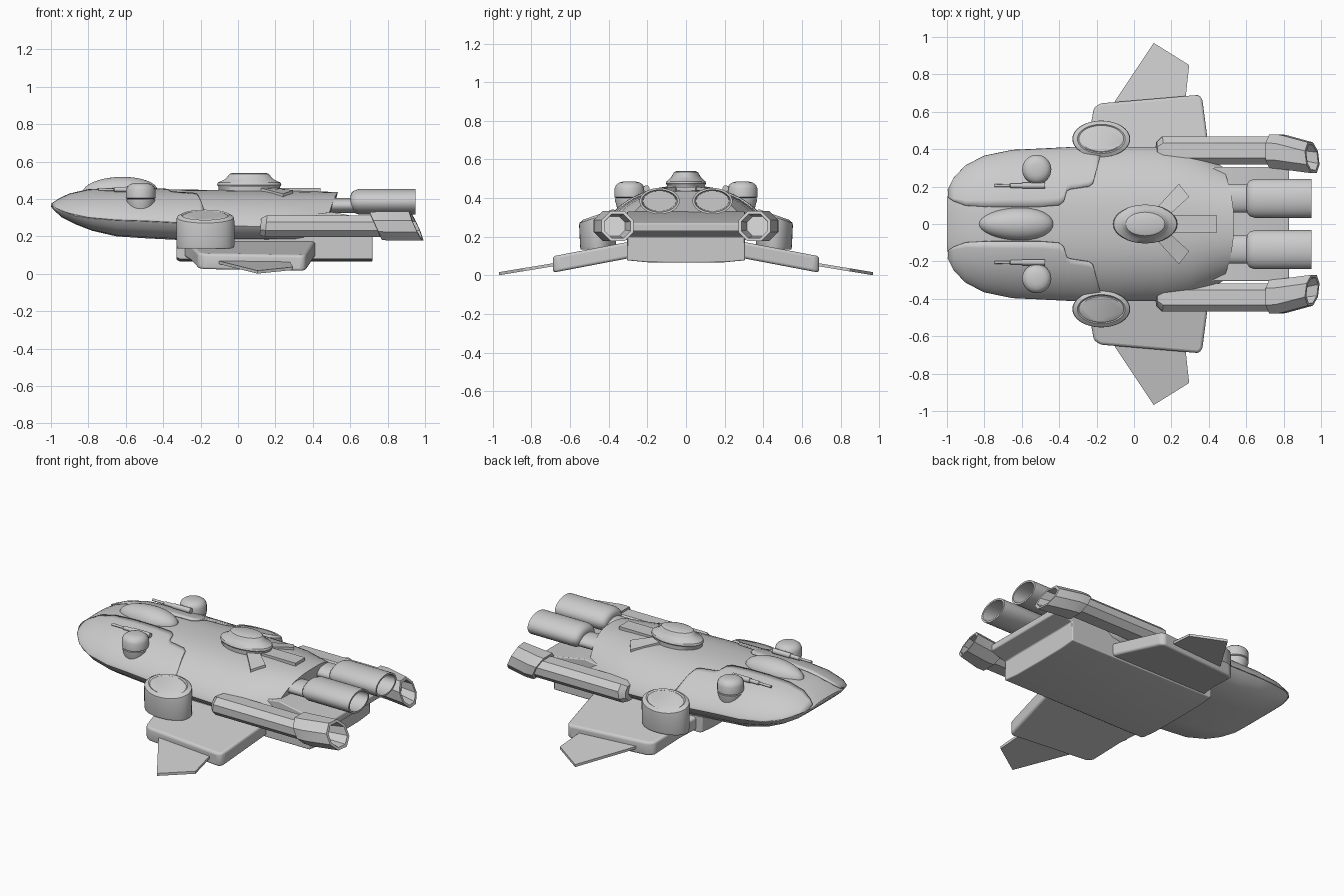
import bpy, bmesh, math
from math import sin, cos, pi

if "Cube" in bpy.data.objects:
    bpy.data.objects.remove(bpy.data.objects["Cube"])


def finish(name, bm, mirror=False, bevel=0, angle=35):
    bmesh.ops.recalc_face_normals(bm, faces=bm.faces)
    me = bpy.data.meshes.new(name)
    bm.to_mesh(me)
    bm.free()
    ob = bpy.data.objects.new(name, me)
    bpy.context.collection.objects.link(ob)
    me.shade_smooth()
    me.set_sharp_from_angle(angle=math.radians(angle))
    if bevel:
        b = ob.modifiers.new("bevel", 'BEVEL')
        b.width, b.segments = bevel, 3
    if mirror:
        m = ob.modifiers.new("mirror", 'MIRROR')
        m.use_axis = (False, True, False)
        m.use_mirror_merge = False
    return ob


def loft(name, rings, **kw):
    """Skin closed rings of equal size and cap both ends."""
    bm = bmesh.new()
    vs = [[bm.verts.new(p) for p in r] for r in rings]
    n = len(rings[0])
    for a, b in zip(vs, vs[1:]):
        for i in range(n):
            j = (i + 1) % n
            bm.faces.new((a[i], a[j], b[j], b[i]))
    bm.faces.new(vs[0])
    bm.faces.new(vs[-1])
    return finish(name, bm, **kw)


def ring_z(cx, cy, z, rx, ry, n=32, slope=0):
    return [(cx + rx * cos(2 * pi * i / n), cy + ry * sin(2 * pi * i / n),
             z - slope * ry * sin(2 * pi * i / n)) for i in range(n)]


def ring_x(x, cy, cz, ry, rz, n=32):
    return [(x, cy + ry * cos(2 * pi * i / n), cz + rz * sin(2 * pi * i / n)) for i in range(n)]


def octa(x, cy, cz, w, h, shear=0, yaw=0):
    """Rectangle with cut corners across x."""
    c = 0.3 * min(w, h)
    a, b = w / 2, h / 2
    pts = [(a, b - c), (a - c, b), (c - a, b), (-a, b - c),
           (-a, c - b), (c - a, -b), (a - c, -b), (a, c - b)]
    return [(x - shear * z - yaw * y, cy + y, cz + z) for y, z in pts]


def slab(name, outline, zf, t, **kw):
    """Flat plate following height function zf."""
    return loft(name, [[(x, y, zf(x, y) + s * t / 2) for x, y in outline] for s in (-1, 1)], **kw)


# Hull stations: x, half width, top, seam, bottom
ST = [(-1, .13, .375, .365, .36), (-.985, .2, .385, .355, .34), (-.94, .27, .41, .335, .3),
      (-.87, .33, .436, .31, .265), (-.78, .365, .45, .295, .23), (-.65, .388, .455, .285, .2),
      (-.5, .395, .453, .28, .19), (-.3, .405, .45, .27, .18), (-.1, .413, .448, .26, .18),
      (.15, .41, .445, .25, .18), (.3, .39, .443, .25, .18), (.42, .34, .44, .25, .18),
      (.51, .305, .437, .26, .22)]


def station(x):
    for a, b in zip(ST, ST[1:]):
        if x <= b[0]:
            f = (x - a[0]) / (b[0] - a[0])
            return [p + (q - p) * f for p, q in zip(a, b)][1:]
    return ST[-1][1:]


def hull_z(x, y):
    w, zt, ze, _ = station(x)
    return ze + (zt - ze) * max(0, 1 - min(1, abs(y) / w) ** 2.5) ** .77


# Main hull
rings = []
for x, w, zt, ze, zb in ST:
    r = []
    for i in range(25):
        y = w * cos(pi * i / 24)
        z = hull_z(x, y)
        dx = 0
        if x > .5:
            dx = .025 - .06 * (y / w) ** 2
        r.append((x + dx, y, z))
    r += [(x - (.03 if x > .5 else 0), s * w, ze + (zb - ze) * k)
          for s, k in ((-.95, .4), (-.78, .93), (-.4, 1), (.4, 1), (.78, .93), (.95, .4))]
    rings.append(r)
loft("main_hull", rings, angle=40)

# Raised armour plates on the nose
EDGE = [(-.99, .14), (-.96, .12), (-.9, .098), (-.8, .092), (-.65, .092), (-.5, .092), (-.4, .1),
        (-.375, .12), (-.36, .175), (-.34, .185), (-.24, .2), (-.22, .215), (-.205, .27), (-.18, .37)]
bm = bmesh.new()
rows = []
for x, y0 in EDGE:
    w = station(x)[0]
    ys = [y0 + (w - y0) * sin(pi / 2 * i / 12) for i in range(13)]
    rows.append([bm.verts.new((x, y, hull_z(x, y))) for y in ys])
for a, b in zip(rows, rows[1:]):
    for i in range(12):
        bm.faces.new((a[i], b[i], b[i + 1], a[i + 1]))
plate = finish("nose_plate", bm, mirror=True)
if plate.data.polygons[50].normal.z < 0:
    plate.data.flip_normals()
s = plate.modifiers.new("thick", 'SOLIDIFY')
s.thickness, s.offset = .009, 1
plate.modifiers.move(1, 0)

# Lower keel body with stepped stern
prof = [(-.33, .075), (-.31, .066), (.72, .066), (.72, .2), (.83, .23), (.83, .27), (.5, .33), (-.33, .22)]
loft("keel_body", [[(x, y, z + dz * (z < .1)) for x, z in prof]
                   for y, dz in ((-.305, .012), (-.2, .002), (0, 0), (.2, .002), (.305, .012))], bevel=.006)

# Canopy
bm = bmesh.new()
bmesh.ops.create_uvsphere(bm, u_segments=32, v_segments=16, radius=1)
for v in bm.verts:
    v.co = (v.co.x * .2 - .63, v.co.y * .088 * (1 + .1 * v.co.x), .44 + v.co.z * .078 + .005 * v.co.x)
finish("canopy", bm)

# Sensor dome and its three fins
loft("sensor_dome", [ring_z(.06, 0, z, a, b) for z, a, b in (
    (.42, .16, .095), (.465, .165, .097), (.475, .172, .104), (.487, .168, .1),
    (.505, .13, .08), (.515, .12, .073), (.534, .105, .063), (.54, .085, .05))], angle=30)
slab("dome_fin_rear", [(.18, -.048), (.44, -.048), (.44, .048), (.18, .048)], lambda x, y: .447, .022)
slab("dome_fin_side", [(.12, .085), (.24, .215), (.295, .145), (.19, .05)],
     lambda x, y: hull_z(x, y) + .004, .024, mirror=True)

# Side pods with slanted lids
loft("side_pod", [ring_z(-.175, .455, z, a, b, slope=k) for z, a, b, k in (
    (.135, .15, .09, 0), (.15, .155, .093, .02), (.285, .155, .098, .3), (.302, .152, .097, .32),
    (.315, .128, .078, .35), (.309, .12, .072, .35), (.313, .112, .067, .35))], mirror=True, angle=28)

# Turrets with twin-section barrels
TX, TY = -.52, .292
loft("turret_base", [ring_z(TX, TY, z, r, r) for z, r in (
    (.295, .018), (.31, .03), (.33, .036), (.332, .06), (.39, .076), (.397, .076))], mirror=True)
loft("turret_dome", [ring_z(TX, TY, z, r, r) for z, r in (
    (.4, .07), (.405, .078), (.45, .078), (.468, .07), (.48, .054), (.486, .03))], mirror=True)
loft("gun_mount", [octa(x, .228, .44, .04, .04) for x in (-.55, -.49)], mirror=True)
loft("gun_barrel", [ring_x(x, .205, .45, r, r, 16) for x, r in (
    (-.745, .008), (-.735, .008), (-.665, .007), (-.66, .012), (-.6, .012), (-.598, .016), (-.475, .016))],
    mirror=True)

# Thick wings and thin wing tips
slab("wing", [(-.3, .25), (-.25, .42), (-.215, .62), (-.18, .645), (.345, .69), (.365, .67), (.42, .25)],
     lambda x, y: .14 - .19 * (y - .25), .085, mirror=True, bevel=.022)
slab("wing_tip", [(-.11, .62), (-.1, .66), (.105, .968), (.295, .85), (.27, .62)],
     lambda x, y: .062 - .165 * (y - .645), .016, mirror=True)

# Outer nacelles with slanted hollow nozzles
NY, NZ = .393, .255
loft("nacelle", [octa(.12, NY, NZ - .003, .09, .09, -.1), octa(.15, NY, NZ, .15, .115, -.1),
                 octa(.8, NY, NZ, .15, .115)], mirror=True)
loft("nacelle_nozzle", [octa(.735, NY - .005, NZ, .15, .12, .45), octa(.737, NY - .005, NZ, .182, .15, .45),
                        octa(.79, NY - .007, NZ, .182, .155, .45, -.05),
                        octa(.953, .354, NZ, .165, .155, .45, .12), octa(.953, .354, NZ, .135, .125, .45, .12),
                        octa(.85, .37, NZ, .11, .1, .45)], mirror=True, angle=30)

# Main engines with feed pipes
EY, EZ = .137, .385
loft("main_engine", [ring_x(x, EY, EZ, a, b) for x, a, b in (
    (.602, .06, .032), (.606, .08, .046), (.618, .095, .058), (.645, .104, .068), (.95, .104, .068),
    (.95, .092, .057), (.8, .085, .052))], mirror=True)
loft("engine_pipe", [ring_x(x, EY, .365, .075, .04) for x in (.42, .64)], mirror=True)
